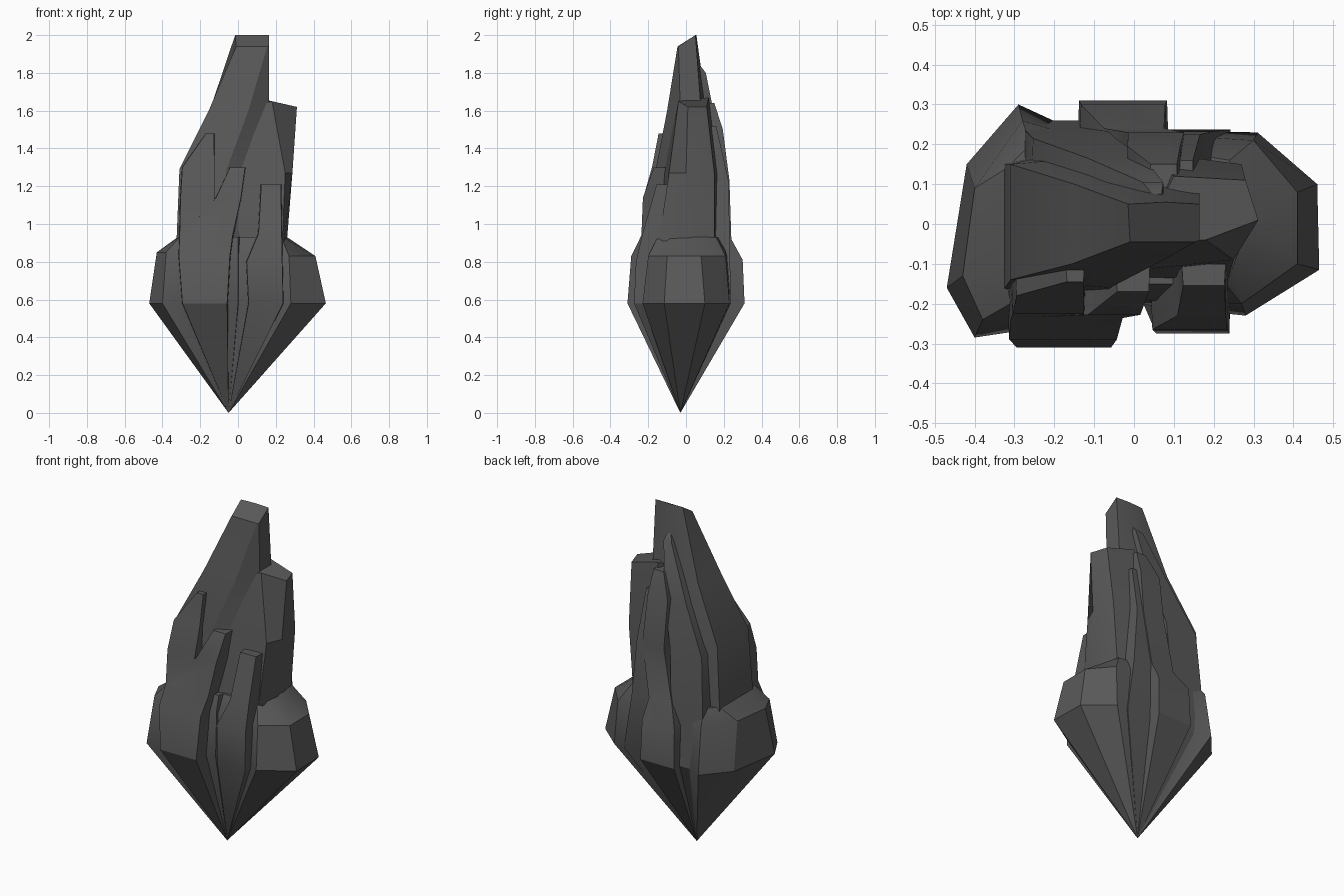
import bpy, bmesh, math

stone = bpy.data.materials.new("dark grey stone")
stone.diffuse_color = (0.1, 0.1, 0.1, 1)
TIP = (-0.05, -0.03, 0.0)


def loft(name, rings, tip=True):
    """Skin equal-length rings of (x, y, z), starting from the shared bottom tip."""
    bm = bmesh.new()
    loops = [[bm.verts.new(p) for p in r] for r in rings]
    n = len(loops[0])
    for a, b in zip(loops, loops[1:]):
        for i in range(n):
            j = (i + 1) % n
            bm.faces.new((a[i], a[j], b[j], b[i]))
    if tip:
        t = bm.verts.new(TIP)
        for i in range(n):
            bm.faces.new((loops[0][(i + 1) % n], loops[0][i], t))
    else:
        bm.faces.new(loops[0])
    bm.faces.new(loops[-1])
    bmesh.ops.recalc_face_normals(bm, faces=bm.faces)
    me = bpy.data.meshes.new(name)
    bm.to_mesh(me)
    bm.free()
    me.materials.append(stone)
    ob = bpy.data.objects.new(name, me)
    bpy.context.collection.objects.link(ob)
    bpy.ops.object.select_all(action='DESELECT')
    ob.select_set(True)
    bpy.context.view_layer.objects.active = ob
    bpy.ops.object.shade_smooth_by_angle(angle=math.radians(28))
    return ob


def level(z, *pts):
    return [(x, y, z) for x, y in pts]


def shard(name, rows):
    """Four-sided splinter; rows are z, x left, x right, outer y, inner y."""
    loft(name, [level(z, (a + (b - a) * 0.03, o), (b - (b - a) * 0.03, o), (b, i), (a, i))
                for z, a, b, o, i in rows])


# left root bulb with its shoulder
loft("left_root", [
    level(.58, (-.47, -.16), (-.40, -.285), (-.30, -.27), (0, -.21), (.1, .2),
          (-.16, .24), (-.29, .30), (-.42, .15)),
    level(.85, (-.43, -.13), (-.38, -.24), (-.30, -.24), (0, -.2), (.1, .2),
          (-.15, .22), (-.28, .26), (-.40, .09)),
    level(.93, (-.32, -.14), (-.31, -.2), (-.25, -.2), (0, -.18), (.1, .18),
          (-.14, .2), (-.26, .2), (-.32, .14))])

# right root dome
loft("right_root", [
    level(.58, (0, -.2), (.28, -.23), (.465, -.115), (.46, .10), (.31, .23), (0, .235)),
    level(.83, (0, -.19), (.27, -.2), (.41, -.10), (.41, .08), (.30, .21), (0, .23)),
    level(.93, (0, -.15), (.23, -.15), (.24, -.08), (.26, .06), (.24, .16), (0, .2))])

# tall central spire with a slanted top
loft("main_spire", [
    level(.80, (-.33, -.17), (-.1, -.2), (.15, -.1), (.15, .15), (-.1, .2), (-.33, .15)),
    level(1.29, (-.31, -.14), (-.06, -.16), (.165, -.02), (.165, .12), (-.08, .17), (-.31, .15)),
    level(1.60, (-.155, -.10), (.055, -.10), (.165, -.03), (.165, .08), (0, .11), (-.15, .10)),
    [(-.01, -.045, 1.94), (.155, -.045, 1.94), (.165, -.04, 1.94),
     (.165, .05, 2), (.08, .055, 2), (-.015, .05, 2)]], tip=False)

# right shard rising beside the spire
loft("right_shard", [
    level(.80, (-.05, -.15), (.23, -.16), (.25, 0), (.235, .15), (0, .2)),
    level(1.27, (-.03, -.12), (.25, -.09), (.288, 0), (.27, .15), (.04, .18)),
    [(.02, -.04, 1.60), (.18, -.04, 1.65), (.312, .01, 1.62), (.28, .11, 1.62), (.1, .12, 1.67)]],
    tip=False)

# front splinters
shard("front_left_prong", [
    (.58, -.30, -.10, -.31, -.15), (.83, -.32, -.10, -.29, -.14), (.94, -.315, -.11, -.236, -.1),
    (1.14, -.31, -.12, -.226, -.08), (1.30, -.30, -.12, -.18, -.06), (1.48, -.17, -.125, -.145, -.08)])
shard("front_middle_prong", [
    (.58, -.30, -.05, -.31, -.1), (.83, -.31, -.035, -.29, -.1), (.94, -.3, -.02, -.236, -.08),
    (1.14, -.12, .02, -.228, -.06), (1.30, -.045, .04, -.17, -.1)])
shard("front_right_prong", [
    (.58, .05, .245, -.275, -.1), (.80, .04, .24, -.265, -.1), (.95, .105, .235, -.23, -.1),
    (1.21, .12, .23, -.155, -.1)])

# back splinters
shard("back_middle_splinter", [
    (.58, -.145, .09, .31, .1), (.81, -.14, .085, .30, .1), (.92, -.08, .08, .24, .1),
    (1.23, -.02, .13, .23, .05), (1.50, -.02, .12, .195, .05), (1.64, .04, .11, .15, .05)])
shard("back_left_splinter", [
    (.58, -.28, -.06, .26, .05), (.90, -.28, -.06, .235, .05), (1.23, -.26, -.04, .215, .05),
    (1.50, -.12, .03, .165, .04), (1.80, .02, .075, .105, .03), (1.84, .045, .07, .075, .03)])
shard("back_right_splinter", [
    (.58, .0, .25, .237, .05), (.90, .0, .2, .232, .05), (1.23, .03, .17, .225, .04),
    (1.52, .08, .15, .16, .04)])
